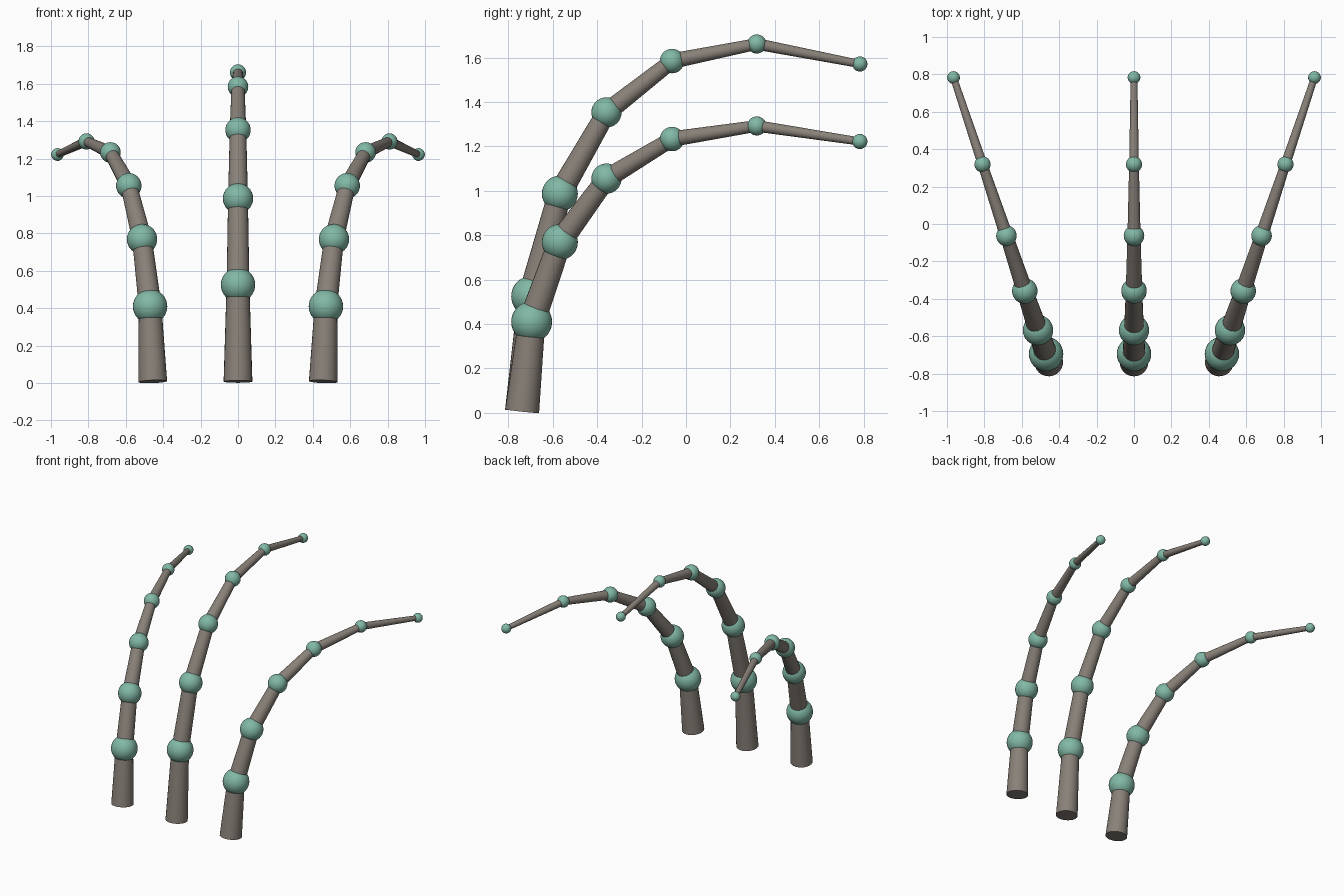
import bpy
from mathutils import Vector

if "Cube" in bpy.data.objects:
    bpy.data.objects.remove(bpy.data.objects["Cube"])

BARK = bpy.data.materials.new("stalk_taupe")
BARK.diffuse_color = (0.25, 0.22, 0.19, 1)
BARK.use_nodes = True
BARK.node_tree.nodes["Principled BSDF"].inputs["Base Color"].default_value = BARK.diffuse_color
GREEN = bpy.data.materials.new("joint_green")
GREEN.diffuse_color = (0.22, 0.48, 0.38, 1)
GREEN.use_nodes = True
GREEN.node_tree.nodes["Principled BSDF"].inputs["Base Color"].default_value = GREEN.diffuse_color

# Shared depth profile and radii, base to tip
YS = [-0.738, -0.695, -0.568, -0.358, -0.063, 0.319, 0.783]
TUBE_R = [0.077, 0.061, 0.053, 0.044, 0.035, 0.026, 0.018]
BALL_R = [0.092, 0.081, 0.068, 0.055, 0.043, 0.034]

MID_X = [0] * 7
MID_Z = [0.008, 0.525, 0.987, 1.353, 1.584, 1.661, 1.571]
SIDE_X = [0.456, 0.470, 0.513, 0.584, 0.682, 0.810, 0.965]
SIDE_Z = [0.008, 0.410, 0.769, 1.055, 1.233, 1.292, 1.222]


def finish(name, mat):
    ob = bpy.context.object
    ob.name = name
    ob.data.materials.append(mat)
    bpy.ops.object.shade_smooth_by_angle()


def segment(name, a, b, r1, r2):
    bpy.ops.mesh.primitive_cone_add(vertices=24, radius1=r1, radius2=r2,
                                    depth=(b - a).length, location=(a + b) / 2,
                                    rotation=(b - a).to_track_quat('Z', 'Y').to_euler())
    finish(name, BARK)


def joint(name, p, r):
    bpy.ops.mesh.primitive_uv_sphere_add(segments=32, ring_count=16, radius=r, location=p)
    finish(name, GREEN)


def stalk(name, xs, zs):
    pts = [Vector(p) for p in zip(xs, YS, zs)]
    for i in range(6):
        segment(f"{name}_segment_{i + 1}", pts[i], pts[i + 1], TUBE_R[i], TUBE_R[i + 1])
        joint(f"{name}_joint_{i + 1}", pts[i + 1], BALL_R[i])


# Three arching stalks: tall middle one and a mirrored outer pair
stalk("middle_stalk", MID_X, MID_Z)
for side, s in (("left", -1), ("right", 1)):
    stalk(f"{side}_stalk", [s * x for x in SIDE_X], SIDE_Z)
